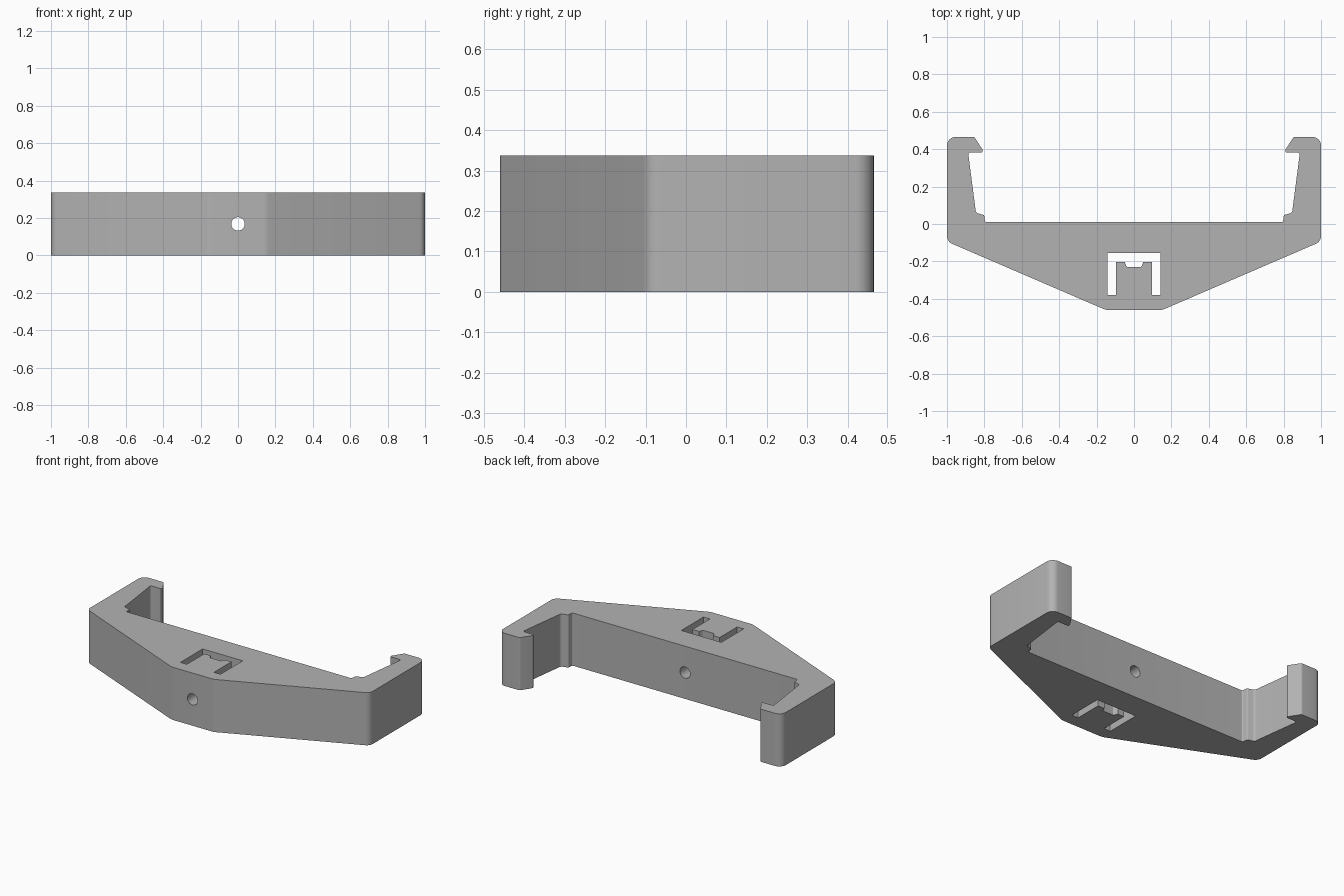
import bpy, bmesh, math
from mathutils import Vector

cube = bpy.data.objects.get("Cube")
if cube:
    bpy.data.objects.remove(cube, do_unlink=True)

HEIGHT = 0.337

grey = bpy.data.materials.new("plain grey")
grey.use_nodes = True
grey.diffuse_color = (0.45, 0.45, 0.45, 1)
grey.node_tree.nodes["Principled BSDF"].inputs["Base Color"].default_value = (0.45, 0.45, 0.45, 1)


def mirrored(half):
    """Close a right-hand half profile with its mirror image."""
    return half + [(-x, y, r) for x, y, r in reversed(half)]


def rounded(profile, steps=6):
    """Replace each corner (x, y, radius) by a tangent arc."""
    out = []
    for i, (x, y, r) in enumerate(profile):
        p = Vector((x, y))
        if r == 0:
            out.append(p)
            continue
        a = (Vector(profile[i - 1][:2]) - p).normalized()
        b = (Vector(profile[(i + 1) % len(profile)][:2]) - p).normalized()
        half = a.angle(b) / 2
        centre = p + (a + b).normalized() * r / math.sin(half)
        start = p + a * r / math.tan(half) - centre
        end = p + b * r / math.tan(half) - centre
        for k in range(steps + 1):
            t = k / steps
            out.append(centre + (start * (1 - t) + end * t).normalized() * r)
    return out


# Right half of the outer outline, from the front around the hook to the inside
outline = mirrored([
    (0.15, -0.46, 0.08), (1.0, -0.094, 0.045), (1.0, 0.465, 0.045),
    (0.853, 0.465, 0.015), (0.808, 0.395, 0.008), (0.812, 0.383, 0.004),
    (0.887, 0.383, 0.012), (0.845, 0.06, 0.016), (0.80, 0.047, 0.01),
    (0.797, 0.01, 0.008),
])

# Right half of the slot around the notched tongue
slot = mirrored([
    (0.142, -0.155, 0), (0.142, -0.38, 0), (0.096, -0.38, 0),
    (0.096, -0.203, 0), (0.05, -0.203, 0), (0.039, -0.229, 0.006),
])

# Bracket body: filled outline with slot opening, extruded upwards
curve = bpy.data.curves.new("bracket_profile", "CURVE")
curve.dimensions = "2D"
curve.fill_mode = "BOTH"
curve.extrude = HEIGHT / 2
for profile in (outline, slot):
    pts = rounded(profile)
    spline = curve.splines.new("POLY")
    spline.points.add(len(pts) - 1)
    for point, co in zip(spline.points, pts):
        point.co = (co.x, co.y, 0, 1)
    spline.use_cyclic_u = True
body = bpy.data.objects.new("clip_bracket", curve)
bpy.context.collection.objects.link(body)
body.location.z = HEIGHT / 2
bpy.ops.object.select_all(action="DESELECT")
body.select_set(True)
bpy.context.view_layer.objects.active = body
bpy.ops.object.convert(target="MESH")
body = bpy.context.object
body.name = "clip_bracket"

bm = bmesh.new()
bm.from_mesh(body.data)
bmesh.ops.remove_doubles(bm, verts=bm.verts, dist=0.0002)
bmesh.ops.recalc_face_normals(bm, faces=bm.faces)
bm.to_mesh(body.data)
bm.free()
body.data.materials.clear()
body.data.materials.append(grey)

# Screw bore running front to back through the middle
bpy.ops.mesh.primitive_cylinder_add(vertices=32, radius=0.036, depth=1.4,
                                    location=(0, 0, HEIGHT / 2),
                                    rotation=(math.pi / 2, 0, 0))
bore = bpy.context.object
bore.name = "bore_cutter"
bore.data.materials.append(grey)
bore.hide_render = True
bore.display_type = "WIRE"
cut = body.modifiers.new("bore", "BOOLEAN")
cut.operation = "DIFFERENCE"
cut.solver = "EXACT"
cut.object = bore

# Bake the bore, drop the cutter, then smooth the rounded corners
bpy.ops.object.select_all(action="DESELECT")
body.select_set(True)
bpy.context.view_layer.objects.active = body
bpy.ops.object.modifier_apply(modifier="bore")
bpy.data.objects.remove(bore, do_unlink=True)
bpy.ops.object.shade_smooth_by_angle(angle=math.radians(30))
